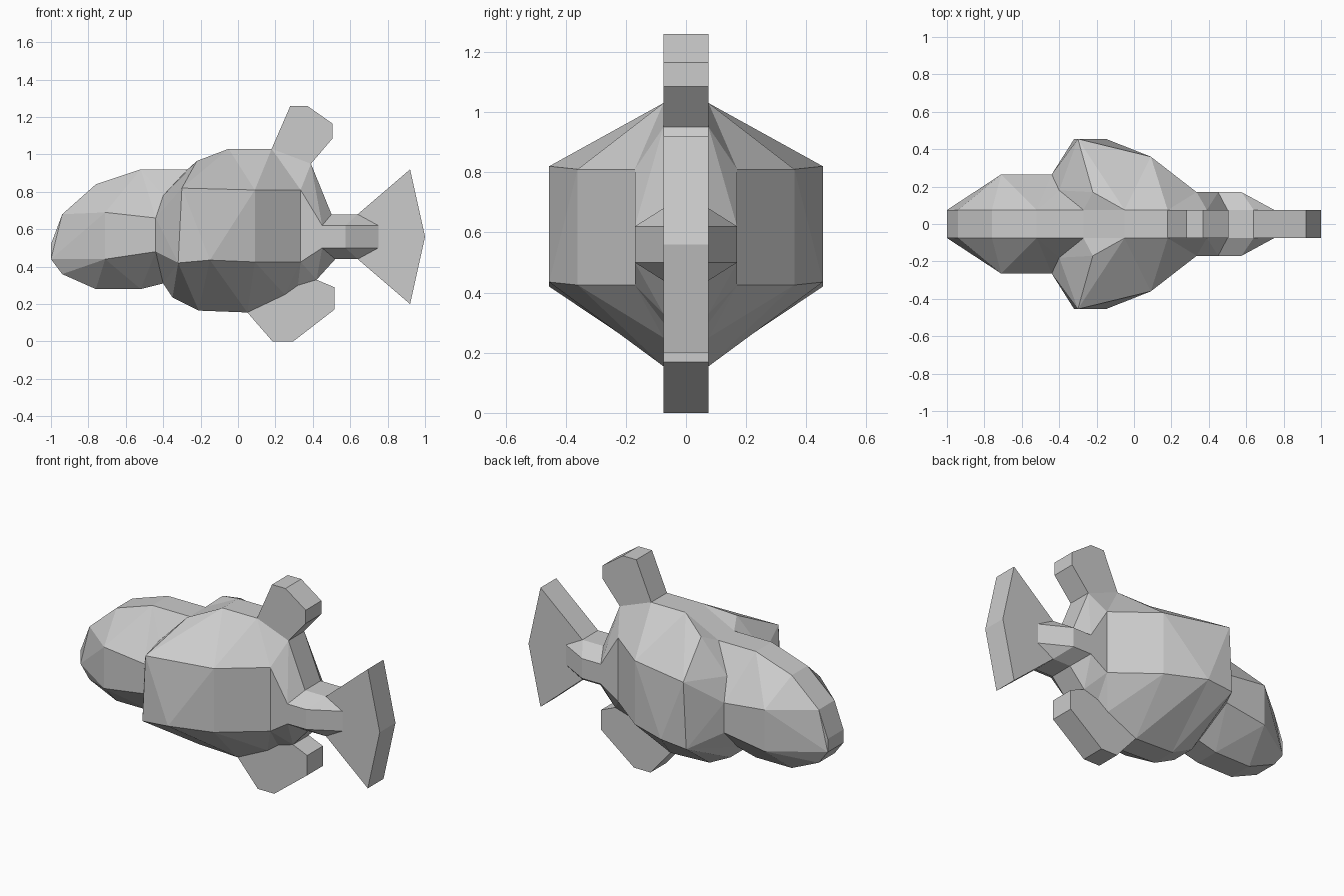
import bpy
import bmesh

cube = bpy.data.objects.get("Cube")
if cube:
    bpy.data.objects.remove(cube, do_unlink=True)

HALF = 0.075  # half thickness of the fins and of the flat keel strip

grey = bpy.data.materials.new("light grey")
grey.use_nodes = True
shade = (0.6, 0.6, 0.6, 1)
grey.diffuse_color = shade
grey.node_tree.nodes["Principled BSDF"].inputs["Base Color"].default_value = shade


def finish(bm, name):
    """Turn a bmesh into a flat shaded object."""
    bmesh.ops.recalc_face_normals(bm, faces=bm.faces)
    mesh = bpy.data.meshes.new(name)
    bm.to_mesh(mesh)
    bm.free()
    mesh.materials.append(grey)
    obj = bpy.data.objects.new(name, mesh)
    bpy.context.collection.objects.link(obj)
    return obj


def keel(*profile):
    """Place side-profile points on the edge of the keel strip."""
    return [(x, HALF, z) for x, z in profile]


def add_face(bm, points):
    """Add a face unless its points collapse to a line."""
    points = list(dict.fromkeys(points))
    if len(points) > 2:
        bm.faces.new([bm.verts.new(p) for p in points])


def stitch(bm, rail_a, rail_b, pattern):
    """Fill between two rails; each letter steps along that rail."""
    i = j = 0
    for letter in pattern:
        if letter == "A":
            add_face(bm, (rail_a[i], rail_a[i + 1], rail_b[j]))
            i += 1
        else:
            add_face(bm, (rail_a[i], rail_b[j + 1], rail_b[j]))
            j += 1


def fin(name, outline):
    """Extrude a side profile into a slab centred on the keel."""
    bm = bmesh.new()
    face = bm.faces.new([bm.verts.new(p) for p in keel(*outline)])
    made = bmesh.ops.extrude_face_region(bm, geom=[face])["geom"]
    verts = [v for v in made if isinstance(v, bmesh.types.BMVert)]
    bmesh.ops.translate(bm, verts=verts, vec=(0, -2 * HALF, 0))
    return finish(bm, name)


# Keel rails, nose to tail
nose = keel((-1, .52), (-1, .44))
brow = keel((-.94, .68), (-.76, .84), (-.52, .92), (-.27, .92))
back = keel((-.05, 1.03), (.18, 1.03), (.39, .95), (.5, .68), (.64, .68), (.75, .62))
chin = keel((-1, .44), (-.94, .36), (-.76, .28), (-.52, .28), (-.4, .31))
belly = keel((-.4, .31), (-.35, .235), (-.21, .165), (.05, .155), (.25, .25),
             (.32, .3), (.42, .33), (.52, .44), (.64, .44), (.75, .5))

# Side rails of the head
cheek_top = [brow[0], (-.71, .265, .69), (-.44, .265, .66)]
cheek_low = [nose[1], (-.71, .265, .44), (-.44, .265, .48)]
crease = (-.4, .18, .78)

# Side rails of the body and the tail stalk
shoulder = (-.22, .17, .965)
flank_top = [(-.3, .455, .82), (.09, .36, .81), (.335, .17, .81),
             (.45, .17, .62), (.575, .17, .62), back[-1]]
flank_low = [(-.32, .455, .42), (-.15, .455, .435), (.09, .36, .425),
             (.335, .17, .425), (.45, .17, .5), (.575, .17, .5), belly[-1]]

body = bmesh.new()
# Head
stitch(body, cheek_top + [crease, brow[-1]], brow, "BABAABA")
stitch(body, cheek_top, [nose[0]] + cheek_low, "BABAB")
stitch(body, cheek_low, chin, "BABBAB")
# Gill flare
gill_inner = [brow[-1], crease, cheek_top[-1], cheek_low[-1], chin[-1]]
gill_outer = [back[0], shoulder, flank_top[0], flank_low[0], chin[-1]]
stitch(body, gill_inner, gill_outer, "BABABAAB")
# Trunk
stitch(body, [shoulder] + flank_top, back, "AABABABABAB")
stitch(body, flank_top, flank_low, "BABABABABAB")
stitch(body, flank_low, belly, "BBABABABBABABAB")
# Keel strip running all the way round
loop = [nose[0]] + brow + back + belly[::-1] + chin[-2::-1]
for (x, y, z), (u, v, w) in zip(loop, loop[1:] + loop[:1]):
    add_face(body, ((x, y, z), (u, v, w), (u, 0, w), (x, 0, z)))
# Other half
bmesh.ops.remove_doubles(body, verts=body.verts, dist=0.0005)
bmesh.ops.mirror(body, geom=body.verts[:] + body.edges[:] + body.faces[:],
                 axis="Y", merge_dist=0.0005)
bmesh.ops.remove_doubles(body, verts=body.verts, dist=0.0005)
finish(body, "fish_body")

# Fins
fin("dorsal_fin", [(.18, 1.03), (.28, 1.26), (.37, 1.26), (.505, 1.165),
                   (.505, 1.085), (.39, .95)])
fin("belly_fin", [(.05, .155), (.185, 0), (.295, 0), (.515, .17),
                  (.515, .29), (.42, .33), (.32, .33)])
fin("tail_fin", [(.64, .68), (.92, .92), (1, .56), (.92, .2), (.64, .44)])
